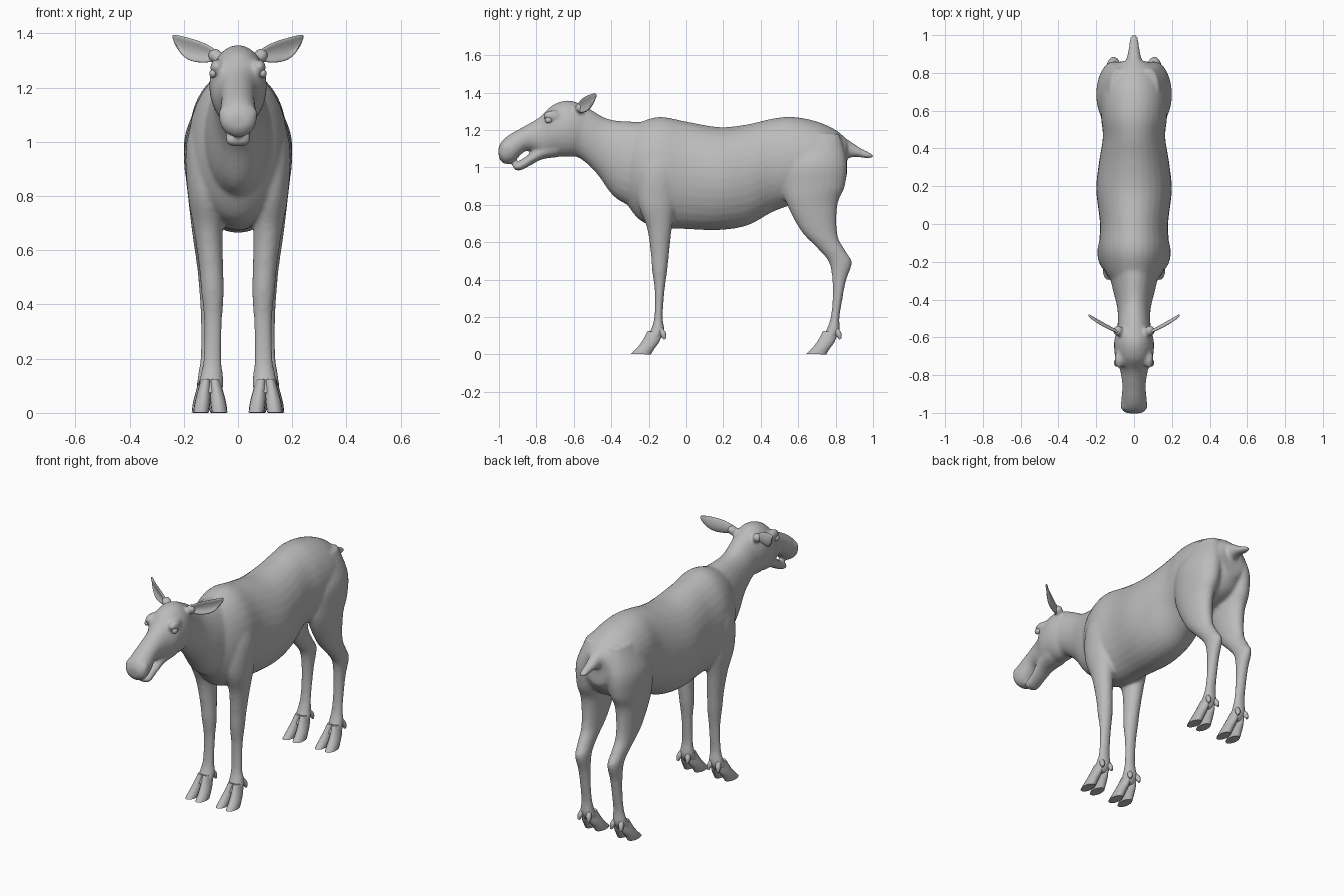
import bpy, bmesh, math
from mathutils import Vector

cube = bpy.data.objects.get("Cube")
if cube:
    bpy.data.objects.remove(cube)

grey = bpy.data.materials.new("soft grey")
grey.use_nodes = True
TONE = (0.5, 0.5, 0.5, 1)
grey.diffuse_color = TONE
grey.node_tree.nodes["Principled BSDF"].inputs["Base Color"].default_value = TONE


def spline(a, b, c, d, t):
    """Catmull-Rom blend of four tuples."""
    return [q + t / 2 * (r - p + t * (2 * p - 5 * q + 4 * r - s + t * (3 * (q - r) + s - p)))
            for p, q, r, s in zip(a, b, c, d)]


def loft(bm, sections, side=1, steps=5, sides=24):
    """Skin ellipses given as (y, z) edge, opposite (y, z) edge, centre x, half width."""
    pts = [sections[0]] + sections + [sections[-1]]
    rows = []
    for i in range(len(sections) - 1):
        rows += [spline(*pts[i:i + 4], k / steps) for k in range(steps)]
    rows.append(sections[-1])
    rings = []
    for ya, za, yb, zb, x, w in rows:
        ring = []
        for k in range(sides):
            c, s = math.cos(math.tau * k / sides), math.sin(math.tau * k / sides)
            ring.append(bm.verts.new((side * (x + w * s),
                                      (ya + yb + c * (ya - yb)) / 2,
                                      (za + zb + c * (za - zb)) / 2)))
        rings.append(ring)
    faces = [bm.faces.new(rings[0]), bm.faces.new(rings[-1][::-1])]
    for r, q in zip(rings, rings[1:]):
        for k in range(sides):
            n = (k + 1) % sides
            faces.append(bm.faces.new((r[k], q[k], q[n], r[n])))
    bmesh.ops.recalc_face_normals(bm, faces=faces)


def finish(name, bm):
    mesh = bpy.data.meshes.new(name)
    bm.to_mesh(mesh)
    bm.free()
    mesh.materials.append(grey)
    for p in mesh.polygons:
        p.use_smooth = True
    ob = bpy.data.objects.new(name, mesh)
    bpy.context.collection.objects.link(ob)
    return ob


def ball(bm, centre, size):
    geo = bmesh.ops.create_uvsphere(bm, u_segments=16, v_segments=10, radius=1)
    for v in geo["verts"]:
        v.co = Vector(centre) + Vector(a * b for a, b in zip(v.co, size))


# Torso: y, top, bottom, half width
torso = [(-.34, 1.2, .84, .09), (-.25, 1.24, .72, .155), (-.14, 1.27, .68, .185), (0, 1.245, .67, .18),
         (.18, 1.215, .665, .2), (.33, 1.23, .69, .185), (.46, 1.26, .76, .165), (.57, 1.27, .8, .175),
         (.7, 1.245, .83, .175), (.8, 1.2, .87, .14), (.86, 1.15, .95, .08)]

neck = [(-.14, 1.24, -.2, .76, 0, .15), (-.3, 1.245, -.37, .83, 0, .115), (-.42, 1.26, -.48, .97, 0, .088),
        (-.52, 1.315, -.57, 1.05, 0, .088), (-.61, 1.355, -.62, 1.055, 0, .1)]

head = [(-.53, 1.32, -.56, 1.07, 0, .085), (-.62, 1.358, -.62, 1.055, 0, .105),
        (-.71, 1.335, -.7, 1.06, 0, .1), (-.78, 1.27, -.76, 1.06, 0, .075), (-.86, 1.222, -.85, 1.09, 0, .062),
        (-.94, 1.178, -.925, 1.025, 0, .068), (-.985, 1.14, -.975, 1.02, 0, .066),
        (-1.004, 1.1, -1, 1.05, 0, .04)]

jaw = [(-.68, 1.16, -.68, 1.055, 0, .075), (-.77, 1.12, -.77, 1.042, 0, .058),
       (-.85, 1.062, -.835, 1.008, 0, .048), (-.905, 1.026, -.89, .982, 0, .046),
       (-.928, 1.01, -.92, .99, 0, .028)]

tail = [(.8, 1.18, .79, 1.04, 0, .06), (.87, 1.145, .86, 1.05, 0, .042), (.93, 1.105, .915, 1.055, 0, .03),
        (.98, 1.08, .965, 1.048, 0, .024), (1.005, 1.065, 1, 1.052, 0, .014)]

front_leg = [(-.2, 1.18, -.05, 1.18, .08, .05), (-.26, 1, -.03, 1, .105, .085), (-.26, .82, -.05, .82, .115, .072),
             (-.21, .68, -.075, .68, .11, .054), (-.19, .55, -.09, .55, .1, .045), (-.182, .45, -.1, .45, .094, .042),
             (-.168, .34, -.115, .34, .092, .034), (-.17, .2, -.125, .2, .094, .034),
             (-.19, .13, -.115, .12, .098, .044), (-.225, .07, -.145, .07, .102, .046)]

hind_leg = [(.6, 1.18, .82, 1.18, .08, .05), (.52, 1.03, .86, 1.03, .1, .095), (.515, .9, .85, .9, .11, .085),
            (.54, .8, .81, .8, .115, .07), (.615, .66, .81, .64, .115, .052), (.7, .57, .855, .55, .112, .042),
            (.765, .49, .887, .49, .108, .038), (.783, .38, .855, .39, .106, .033),
            (.782, .27, .832, .27, .106, .031), (.772, .19, .82, .19, .107, .034),
            (.745, .12, .822, .12, .108, .043), (.71, .07, .79, .07, .108, .046)]

# Body skin: overlapping lofts fused and softened
bm = bmesh.new()
loft(bm, [(y, top, y, low, 0, w) for y, top, low, w in torso] and
     [(y, top, y, low, 0, w) for y, top, low, w in torso], sides=32)
for part in (neck, head, jaw, tail):
    loft(bm, part)
for side in (1, -1):
    loft(bm, front_leg, side)
    loft(bm, hind_leg, side)
    ball(bm, (side * .078, -.715, 1.275), (.026, .05, .03))      # brow
    ball(bm, (side * .045, -.965, 1.1), (.028, .025, .035))      # nostril wing
    ball(bm, (side * .085, -.565, 1.318), (.028, .028, .028))    # ear root
body = finish("body", bm)
fuse = body.modifiers.new("fuse", 'REMESH')
fuse.mode = 'VOXEL'
fuse.voxel_size = .0095
fuse.use_smooth_shade = True
soft = body.modifiers.new("soften", 'SMOOTH')
soft.factor = .5
soft.iterations = 7

# Ears: cupped leaves; x, y, z of the midline and half height
leaf = [(.075, -.575, 1.315, .018), (.1, -.56, 1.322, .026), (.14, -.54, 1.33, .04),
        (.2, -.505, 1.343, .044), (.228, -.49, 1.368, .026), (.242, -.48, 1.388, .008)]
for side, label in ((1, "left"), (-1, "right")):
    bm = bmesh.new()
    rows = []
    for x, y, z, h in leaf:
        rows.append([bm.verts.new((side * (x - .2 * h * v * v), y - .45 * h * v * v, z + h * v))
                     for v in (-1, -.5, 0, .5, 1)])
    for r, q in zip(rows, rows[1:]):
        for k in range(4):
            bm.faces.new((r[k], q[k], q[k + 1], r[k + 1]))
    bmesh.ops.recalc_face_normals(bm, faces=bm.faces[:])
    ear = finish(label + "_ear", bm)
    thick = ear.modifiers.new("thickness", 'SOLIDIFY')
    thick.thickness = .012
    thick.offset = 0
    ear.modifiers.new("round", 'SUBSURF').levels = 2

    # Eye
    bm = bmesh.new()
    ball(bm, (side * .092, -.735, 1.252), (.014, .02, .016))
    finish(label + "_eye", bm)

# Feet: a pair of cloven toes and a pair of dewclaws under each leg
for end, shift, x in (("front", 0, .102), ("hind", .938, .108)):
    for side, label in ((1, "left"), (-1, "right")):
        bm = bmesh.new()
        for out in (-1, 1):
            toe = [(-.205, .125, -.125, .115, .016, .02), (-.232, .075, -.145, .065, .024, .026),
                   (-.262, .035, -.17, .03, .03, .029), (-.296, .002, -.188, 0, .034, .029)]
            loft(bm, [(a + shift, b, c + shift, d, x + out * o, w) for a, b, c, d, o, w in toe],
                 side, sides=16)
            claw = [(-.15, .13, -.125, .14, .022, .012), (-.135, .1, -.108, .115, .028, .015),
                    (-.118, .078, -.106, .086, .032, .006)]
            loft(bm, [(a + shift, b, c + shift, d, x + out * o, w) for a, b, c, d, o, w in claw],
                 side, sides=12)
        foot = finish(label + "_" + end + "_foot", bm)
        bpy.context.view_layer.objects.active = foot
        foot.select_set(True)
        bpy.ops.object.shade_smooth_by_angle(angle=math.radians(45))
        foot.select_set(False)
